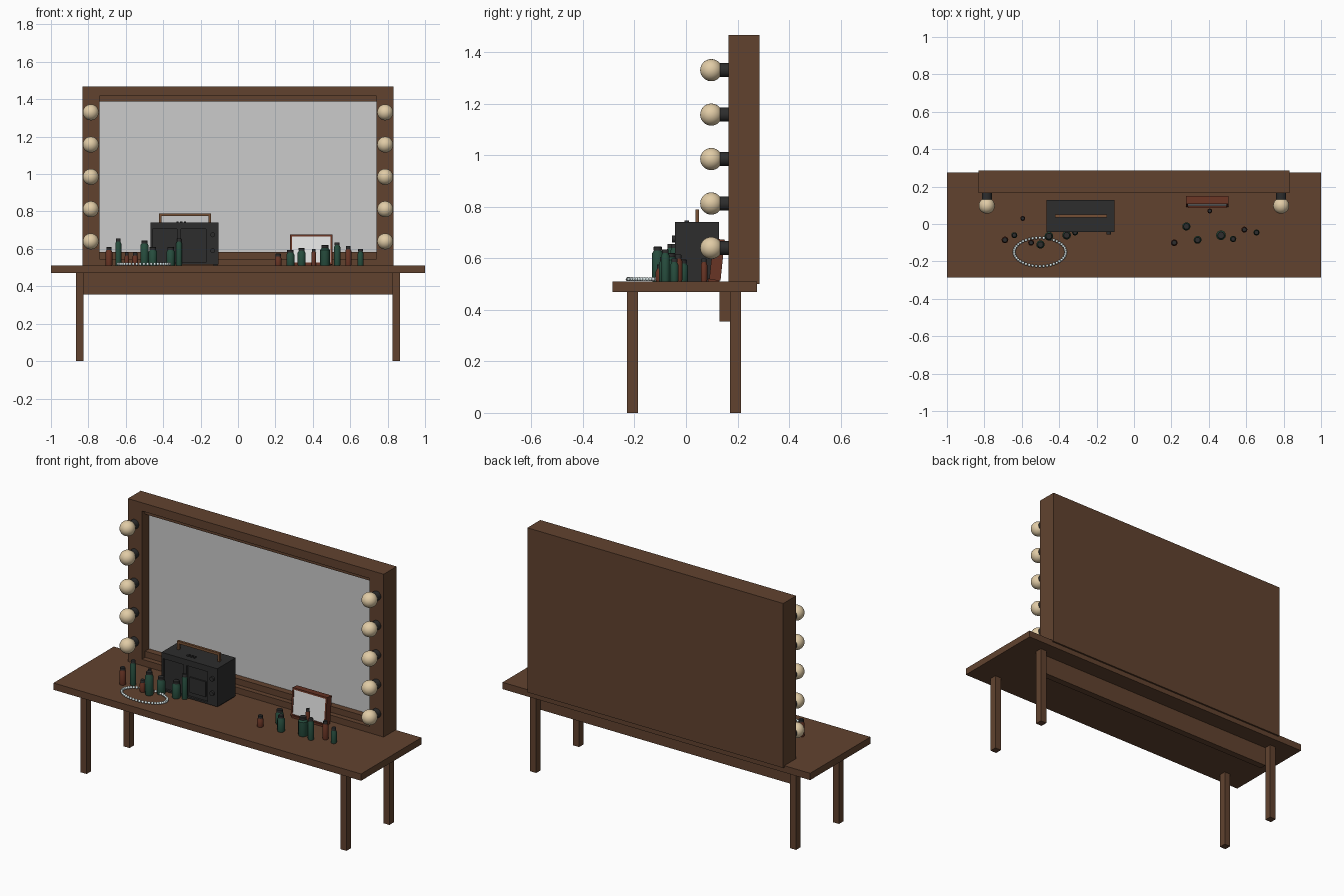
import bpy, bmesh, math
from mathutils import Matrix, Vector

cube = bpy.data.objects.get("Cube")
if cube:
    bpy.data.objects.remove(cube, do_unlink=True)


def material(name, r, g, b):
    m = bpy.data.materials.new(name)
    m.use_nodes = True
    m.diffuse_color = (r, g, b, 1)
    m.node_tree.nodes["Principled BSDF"].inputs["Base Color"].default_value = (r, g, b, 1)
    return m


WOOD = material("brown wood", .12, .055, .028)
HANDLE = material("light brown wood", .18, .08, .035)
DARK = material("dark plastic", .026, .026, .026)
BULB = material("warm bulb glass", .75, .6, .38)
MIRROR = material("mirror grey", .6, .6, .6)
PALE = material("pale mirror", .78, .78, .78)
GREEN = material("green glass", .02, .075, .048)
RED = material("red brown", .14, .035, .018)
PEARL = material("pearl", .72, .82, .82)


def finish(name, bm, mats, smooth=False):
    bmesh.ops.recalc_face_normals(bm, faces=bm.faces)
    mesh = bpy.data.meshes.new(name)
    bm.to_mesh(mesh)
    bm.free()
    for m in mats:
        mesh.materials.append(m)
    ob = bpy.data.objects.new(name, mesh)
    bpy.context.collection.objects.link(ob)
    if smooth:
        bpy.ops.object.select_all(action='DESELECT')
        ob.select_set(True)
        bpy.context.view_layer.objects.active = ob
        bpy.ops.object.shade_smooth_by_angle(angle=math.radians(35))
    return ob


def add_box(bm, x, y, z):
    """Box from three (low, high) ranges."""
    lo, hi = Vector((x[0], y[0], z[0])), Vector((x[1], y[1], z[1]))
    mat = Matrix.Translation((lo + hi) / 2) @ Matrix.Diagonal((*(hi - lo), 1))
    return bmesh.ops.create_cube(bm, size=1, matrix=mat)["verts"]


def box(name, x, y, z, mat):
    bm = bmesh.new()
    add_box(bm, x, y, z)
    return finish(name, bm, [mat])


def recessed_box(name, x, y, z, border, depth, mats):
    """Box whose front face is inset and pushed back; the panel takes the last material."""
    bm = bmesh.new()
    add_box(bm, x, y, z)
    bmesh.ops.recalc_face_normals(bm, faces=bm.faces)
    front = min(bm.faces, key=lambda f: f.calc_center_median().y)
    bmesh.ops.inset_region(bm, faces=[front], thickness=border)
    ring = bmesh.ops.extrude_discrete_faces(bm, faces=[front])["faces"]
    ring[0].material_index = len(mats) - 1
    bmesh.ops.translate(bm, verts=ring[0].verts, vec=(0, depth, 0))
    return finish(name, bm, mats)


def peg(name, centre, radius, length, mat, sides=20):
    """Cylinder lying along y."""
    bm = bmesh.new()
    m = Matrix.Translation(centre) @ Matrix.Rotation(math.pi / 2, 4, 'X')
    bmesh.ops.create_cone(bm, cap_ends=True, segments=sides, radius1=radius,
                          radius2=radius, depth=length, matrix=m)
    return finish(name, bm, [mat], True)


# Table
TOP = .51
box("table_top", (-1, 1), (-.285, .275), (.47, TOP), WOOD)
box("back_apron", (-.826, .826), (.13, .17), (.355, .47), WOOD)
for side, s in (("left", 1), ("right", -1)):
    for place, y in (("front", -.207), ("back", .192)):
        box(f"{place}_{side}_leg", sorted((s * .825, s * .865)),
            (y - .021, y + .021), (0, .47), WOOD)

# Large mirror: outer frame, inner rails, glass and backing board
recessed = (.165, .25)
box("frame_top", (-.832, .832), recessed, (1.418, 1.467), WOOD)
box("frame_bottom", (-.832, .832), recessed, (.5, .547), WOOD)
for side, s in (("left", 1), ("right", -1)):
    box(f"frame_{side}", sorted((s * .74, s * .832)), recessed, (.547, 1.418), WOOD)
box("inner_rail_top", (-.74, .74), (.195, .25), (1.388, 1.418), WOOD)
box("inner_rail_bottom", (-.74, .74), (.195, .25), (.547, .583), WOOD)
box("mirror_glass", (-.74, .74), (.232, .25), (.583, 1.388), MIRROR)
box("backing_board", (-.832, .832), (.25, .285), (.5, 1.467), WOOD)

# Bulbs on their sockets
for side, s in (("left", 1), ("right", -1)):
    for i in range(5):
        z = .64 + i * .1725
        peg(f"{side}_socket_{i + 1}", (s * .787, .145, z), .027, .05, DARK)
        bm = bmesh.new()
        place = Matrix.Translation((s * .787, .098, z)) @ Matrix.Rotation(math.pi / 2, 4, 'X')
        bmesh.ops.create_uvsphere(bm, u_segments=24, v_segments=14, radius=.043, matrix=place)
        finish(f"{side}_bulb_{i + 1}", bm, [BULB], True)

# Radio
box("radio_body", (-.468, -.105), (-.025, .128), (.516, .74), DARK)
recessed_box("radio_speaker_panel", (-.468, -.315), (-.042, -.025), (.516, .715), .014, .012, [DARK])
recessed_box("radio_cassette_panel", (-.315, -.16), (-.042, -.025), (.516, .715), .014, .012, [DARK])
box("radio_cassette_door", (-.29, -.185), (-.038, -.025), (.55, .64), DARK)
box("radio_control_strip", (-.16, -.105), (-.042, -.025), (.516, .715), DARK)
box("radio_top_trim", (-.468, -.105), (-.042, -.025), (.715, .74), DARK)
for i, z in enumerate((.59, .675)):
    peg(f"radio_knob_{i + 1}", (-.135, -.047, z), .013, .016, DARK)
for i in range(3):
    x = -.33 + i * .02
    box(f"radio_button_{i + 1}", (x, x + .012), (-.005, .012), (.74, .747), DARK)
for i, x in enumerate((-.465, -.13)):
    box(f"radio_foot_{i + 1}", (x, x + .02), (-.02, .12), (TOP, .516), DARK)
box("radio_handle_bar", (-.422, -.145), (.036, .05), (.775, .79), HANDLE)
for i, x in enumerate((-.422, -.158)):
    box(f"radio_handle_post_{i + 1}", (x, x + .013), (.036, .05), (.74, .775), HANDLE)

# Small standing mirror, leaning back slightly
stand = recessed_box("small_mirror", (-.113, .113), (-.022, .022), (0, .16), .014, .004, [RED, PALE])
stand.location = (.392, .112, TOP + .005)
stand.rotation_euler.x = math.radians(-6)
box("small_mirror_foot", (.29, .495), (.085, .13), (TOP, TOP + .012), RED)


# Bottles: turned body with a dark cap
def bottle(name, x, y, radius, top, mat):
    h = top - TOP
    profile = [(.92, 0), (1, .006), (1, h - .026), (.7, h - .016),
               (.7, h - .015), (.76, h - .015), (.76, h - .002), (.68, h)]
    bm = bmesh.new()
    sides, rings = 14, []
    for r, z in profile:
        rings.append([bm.verts.new((x + r * radius * math.cos(a), y + r * radius * math.sin(a), TOP + z))
                      for a in (math.tau * k / sides for k in range(sides))])
    for j, (a, b) in enumerate(zip(rings, rings[1:])):
        for k in range(sides):
            n = (k + 1) % sides
            bm.faces.new((a[k], a[n], b[n], b[k])).material_index = int(j >= 4)
    bm.faces.new(rings[0][::-1])
    bm.faces.new(rings[-1]).material_index = 1
    finish(name, bm, [mat, DARK], True)


green_bottles = [(-.64, -.06, .016, .655), (-.5, -.11, .022, .645), (-.455, -.065, .023, .61),
                 (-.36, -.06, .023, .61), (-.315, -.045, .016, .655), (.28, -.013, .022, .595),
                 (.34, -.085, .021, .605), (.465, -.06, .026, .62), (.53, -.08, .017, .635),
                 (.655, -.045, .016, .6)]
red_bottles = [(-.69, -.085, .018, .61), (-.595, .03, .013, .58), (-.55, -.1, .016, .58),
               (.215, -.1, .018, .575), (.405, .07, .013, .6), (.59, -.03, .016, .615)]
for label, mat, group in (("green", GREEN, green_bottles), ("red", RED, red_bottles)):
    for i, spec in enumerate(group):
        bottle(f"{label}_bottle_{i + 1}", *spec, mat)

# Pearl necklace laid in an oval
bm = bmesh.new()
for i in range(44):
    a = math.tau * i / 44
    spot = (-.503 + .138 * math.cos(a), -.15 + .076 * math.sin(a), TOP + .009)
    bmesh.ops.create_icosphere(bm, subdivisions=2, radius=.008, matrix=Matrix.Translation(spot))
finish("necklace", bm, [PEARL], True)
